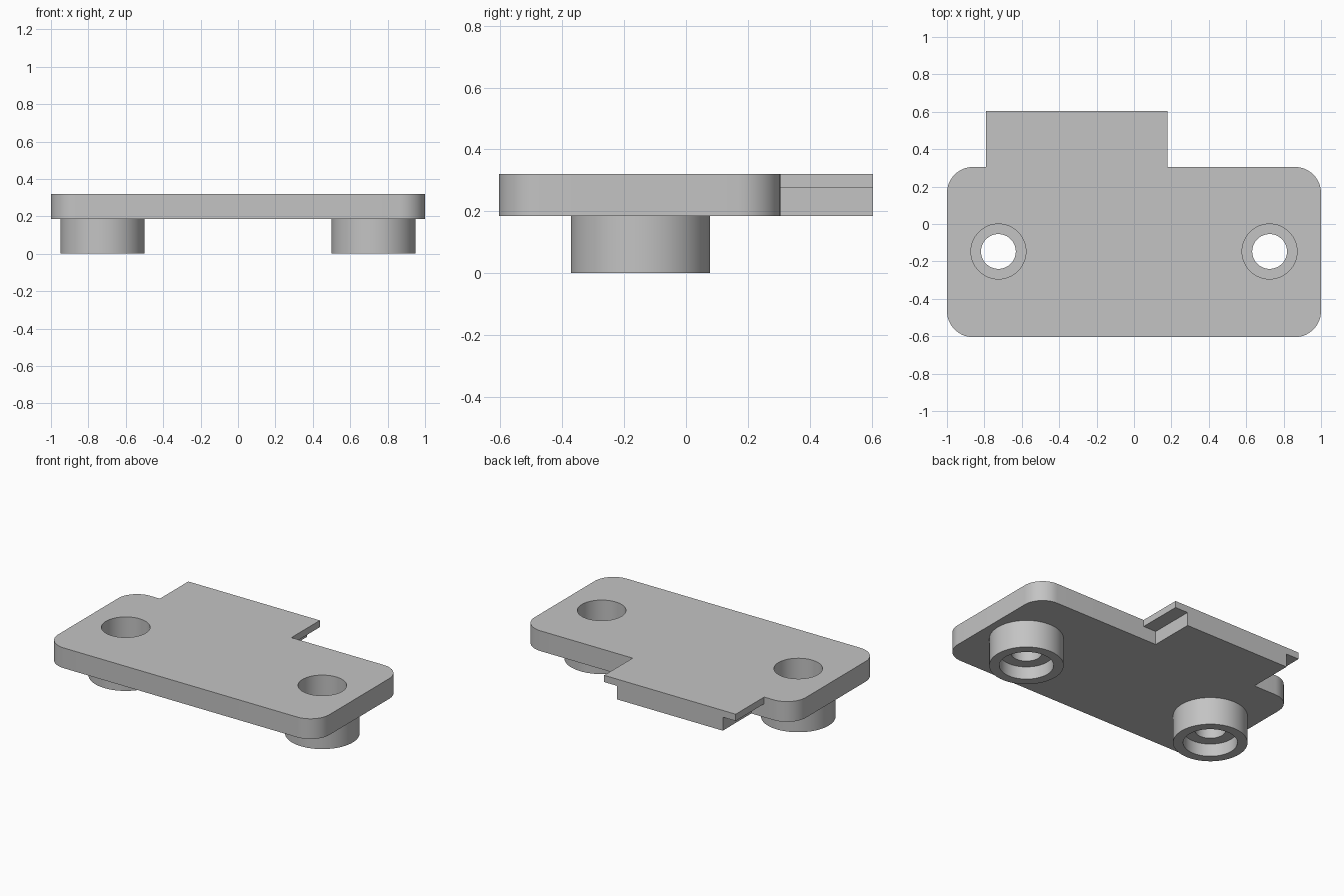
import bpy, bmesh, math

cube = bpy.data.objects.get("Cube")
if cube:
    bpy.data.objects.remove(cube, do_unlink=True)

grey = bpy.data.materials.new("plain grey")
grey.use_nodes = True
GREY = (0.55, 0.55, 0.55, 1)
grey.diffuse_color = GREY
grey.node_tree.nodes["Principled BSDF"].inputs["Base Color"].default_value = GREY

TOP, UNDER, BACK = 0.32, 0.185, 0.605
SHOULDER, RADIUS = 0.305, 0.14
TAB_LEFT, TAB_RIGHT = -0.79, 0.18
HOLE_X, HOLE_Y = 0.725, -0.147


def make_object(name, bm):
    bmesh.ops.recalc_face_normals(bm, faces=bm.faces)
    mesh = bpy.data.meshes.new(name)
    bm.to_mesh(mesh)
    bm.free()
    mesh.materials.append(grey)
    obj = bpy.data.objects.new(name, mesh)
    bpy.context.collection.objects.link(obj)
    return obj


def prism(name, outline, z0, z1):
    bm = bmesh.new()
    face = bm.faces.new([bm.verts.new((x, y, z0)) for x, y in outline])
    grown = bmesh.ops.extrude_face_region(bm, geom=[face])["geom"]
    verts = [v for v in grown if isinstance(v, bmesh.types.BMVert)]
    bmesh.ops.translate(bm, verts=verts, vec=(0, 0, z1 - z0))
    return make_object(name, bm)


def box(name, x0, x1, y0, y1, z0, z1):
    return prism(name, [(x0, y0), (x1, y0), (x1, y1), (x0, y1)], z0, z1)


def lathe(name, profile, cx, cy, sides=64):
    """Solid of revolution from (radius, height) steps."""
    bm = bmesh.new()
    rings = [[bm.verts.new((cx + r * math.cos(math.tau * i / sides),
                            cy + r * math.sin(math.tau * i / sides), z))
              for i in range(sides)] for r, z in profile]
    for low, high in zip(rings, rings[1:]):
        for i in range(sides):
            j = (i + 1) % sides
            bm.faces.new((low[i], low[j], high[j], high[i]))
    bm.faces.new(rings[0][::-1])
    bm.faces.new(rings[-1])
    return make_object(name, bm)


def combine(target, tool, operation):
    mod = target.modifiers.new(operation.lower(), 'BOOLEAN')
    mod.operation, mod.object, mod.solver = operation, tool, 'EXACT'
    bpy.context.view_layer.objects.active = target
    bpy.ops.object.modifier_apply(modifier=mod.name)
    bpy.data.objects.remove(tool, do_unlink=True)


def corner(cx, cy, start, steps=14):
    angles = [math.radians(start + 90 * i / steps) for i in range(steps + 1)]
    return [(cx + RADIUS * math.cos(a), cy + RADIUS * math.sin(a)) for a in angles]


# Rounded plate with a rectangular tab on its back edge
cx, front, back = 1 - RADIUS, -BACK + RADIUS, SHOULDER - RADIUS
outline = corner(-cx, front, 180) + corner(cx, front, 270) + corner(cx, back, 0)
outline += [(TAB_RIGHT, SHOULDER), (TAB_RIGHT, BACK), (TAB_LEFT, BACK), (TAB_LEFT, SHOULDER)]
outline += corner(-cx, back, 90)
plate = prism("mounting_plate", outline, UNDER, TOP)

# Rebates under both sides of the tab leave a thin lip
for x in (TAB_LEFT, TAB_RIGHT):
    combine(plate, box("rebate_cutter", x - 0.095, x + 0.095, SHOULDER, BACK + 0.1,
                       UNDER - 0.1, 0.275), 'DIFFERENCE')

# Round bosses with stepped screw holes
for side in (-1, 1):
    x = side * HOLE_X
    combine(plate, lathe("boss", [(0.225, 0), (0.225, 0.25)], x, HOLE_Y), 'UNION')
    steps = [(0.164, -0.1), (0.164, 0.085), (0.093, 0.085),
             (0.093, 0.165), (0.147, 0.165), (0.147, TOP + 0.1)]
    combine(plate, lathe("hole_cutter", steps, x, HOLE_Y), 'DIFFERENCE')

# Smooth round walls, sharp edges kept
bpy.ops.object.select_all(action='DESELECT')
plate.select_set(True)
bpy.context.view_layer.objects.active = plate
bpy.ops.object.shade_smooth_by_angle(angle=math.radians(30))
